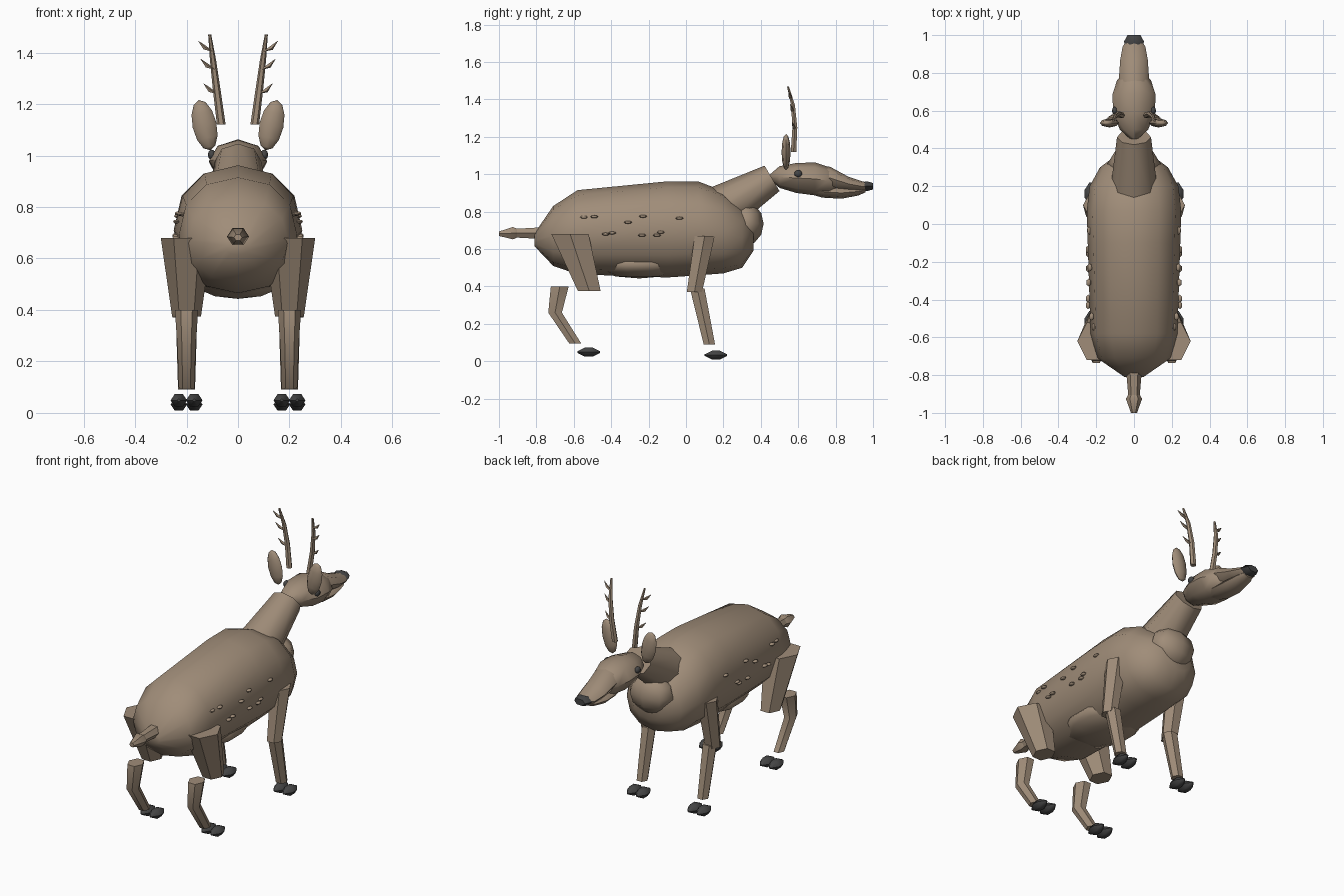
import bpy, bmesh, math
from mathutils import Vector, Matrix

cube = bpy.data.objects.get("Cube")
if cube:
    bpy.data.objects.remove(cube, do_unlink=True)


def material(name, rgb):
    m = bpy.data.materials.new(name)
    m.use_nodes = True
    m.diffuse_color = (*rgb, 1)
    m.node_tree.nodes["Principled BSDF"].inputs["Base Color"].default_value = (*rgb, 1)
    return m


TAN = material("tan coat", (0.35, 0.265, 0.19))
DARK = material("dark horn", (0.06, 0.06, 0.06))


def finish(name, bm, mat, angle=50):
    bmesh.ops.recalc_face_normals(bm, faces=bm.faces)
    mesh = bpy.data.meshes.new(name)
    bm.to_mesh(mesh)
    bm.free()
    mesh.materials.append(mat)
    ob = bpy.data.objects.new(name, mesh)
    bpy.context.collection.objects.link(ob)
    bpy.ops.object.select_all(action='DESELECT')
    ob.select_set(True)
    bpy.context.view_layer.objects.active = ob
    bpy.ops.object.shade_smooth_by_angle(angle=math.radians(angle))
    return ob


def loft(name, rings, mat=TAN, sides=8, power=2.0, turn=0.0):
    """Skin rings given as (centre, first radius vector, second radius vector)."""
    bm = bmesh.new()
    loops = []
    for c, u, v in rings:
        loop = []
        for i in range(sides):
            a = math.tau * (i + turn) / sides
            p, q = (math.copysign(abs(t) ** (2 / power), t) for t in (math.cos(a), math.sin(a)))
            loop.append(bm.verts.new(Vector(c) + Vector(u) * p + Vector(v) * q))
        loops.append(loop)
    for a, b in zip(loops, loops[1:]):
        for i in range(sides):
            j = (i + 1) % sides
            bm.faces.new((a[i], a[j], b[j], b[i]))
    bm.faces.new(loops[0])
    bm.faces.new(loops[-1])
    return finish(name, bm, mat)


def along_y(name, rows, **kw):
    """Rows of (y, z, half width, half height)."""
    return loft(name, [((0, y, z), (w, 0, 0), (0, 0, h)) for y, z, w, h in rows], **kw)


def limb(name, rows, x, **kw):
    """Rows of (y, z, x radius, y radius), cut level."""
    return loft(name, [((x, y, z), (rx, 0, 0), (0, ry, 0)) for y, z, rx, ry in rows], **kw)


def ellipsoid(name, centre, radii, mat=TAN, tilt=0.0, axis='Y', seg=8, rings=6):
    bm = bmesh.new()
    xf = (Matrix.Translation(centre) @ Matrix.Rotation(tilt, 4, axis)
          @ Matrix.Diagonal((*radii, 1)))
    bmesh.ops.create_uvsphere(bm, u_segments=seg, v_segments=rings, radius=1, matrix=xf)
    return finish(name, bm, mat, 70)


# Torso
along_y("body", [(-0.81, 0.65, 0.05, 0.035), (-0.71, 0.67, 0.195, 0.16),
                 (-0.58, 0.69, 0.23, 0.225), (-0.1, 0.705, 0.245, 0.257),
                 (0.07, 0.71, 0.25, 0.25), (0.2, 0.69, 0.235, 0.22),
                 (0.3, 0.66, 0.18, 0.16), (0.36, 0.68, 0.1, 0.09)],
        sides=12, power=2.2)
ellipsoid("belly", (0, -0.25, 0.52), (0.19, 0.25, 0.077), seg=10)
ellipsoid("chest", (0, 0.32, 0.735), (0.14, 0.095, 0.115))

# Neck, with ends square to its slope
loft("neck", [((0, 0.18, 0.81), (0.125, 0, 0), (0, -0.066, 0.112)),
              ((0, 0.46, 0.978), (0.09, 0, 0), (0, -0.04, 0.068))])

# Head
along_y("skull", [(0.45, 0.985, 0.02, 0.015), (0.5, 0.985, 0.075, 0.058),
                  (0.59, 0.98, 0.112, 0.08), (0.69, 0.975, 0.113, 0.088),
                  (0.76, 0.965, 0.09, 0.075), (0.82, 0.955, 0.04, 0.04)])
along_y("muzzle", [(0.68, 0.985, 0.06, 0.06), (0.77, 0.98, 0.08, 0.06),
                   (0.87, 0.948, 0.073, 0.038), (0.94, 0.935, 0.06, 0.028),
                   (0.975, 0.935, 0.035, 0.02)])
along_y("jaw", [(0.66, 0.91, 0.03, 0.015), (0.73, 0.907, 0.065, 0.032),
                (0.83, 0.9, 0.065, 0.031), (0.92, 0.908, 0.05, 0.022),
                (0.96, 0.915, 0.03, 0.012)])
along_y("nose", [(0.935, 0.935, 0.045, 0.018), (0.965, 0.936, 0.053, 0.031),
                 (1.0, 0.936, 0.035, 0.02)], mat=DARK, sides=6)

# Tail
along_y("tail", [(-0.74, 0.685, 0.045, 0.038), (-0.91, 0.685, 0.03, 0.027)], sides=6)
along_y("tail_tip", [(-0.89, 0.685, 0.022, 0.02), (-0.925, 0.685, 0.043, 0.038),
                     (-1.0, 0.682, 0.016, 0.014)], sides=6)

SPOTS = [(-0.545, 0.77), (-0.49, 0.773), (-0.43, 0.68), (-0.395, 0.686), (-0.31, 0.743),
         (-0.23, 0.775), (-0.235, 0.674), (-0.135, 0.69), (-0.155, 0.674), (-0.035, 0.765)]
BEAM = [(0.065, 0.575, 1.12, 0.017), (0.082, 0.582, 1.25, 0.015),
        (0.097, 0.572, 1.37, 0.012), (0.11, 0.545, 1.47, 0.006)]
TINES = [(0.082, 1.24), (0.093, 1.335), (0.102, 1.405)]

for side, s in (("left", 1), ("right", -1)):
    # Front leg
    limb(side + "_front_upper_leg", [(0.1, 0.67, 0.06, 0.062), (0.045, 0.37, 0.045, 0.047)],
         s * 0.21, sides=6)
    limb(side + "_front_lower_leg", [(0.06, 0.39, 0.042, 0.045), (0.125, 0.09, 0.033, 0.035)],
         s * 0.2, sides=6)
    # Hind leg
    limb(side + "_thigh", [(-0.62, 0.68, 0.1, 0.115), (-0.517, 0.375, 0.056, 0.07)],
         s * 0.2, sides=6)
    limb(side + "_hind_shank", [(-0.675, 0.4, 0.045, 0.055), (-0.7, 0.26, 0.036, 0.042),
                                (-0.592, 0.095, 0.03, 0.037)], s * 0.2, sides=6)
    # Cloven hooves
    for end, y, z in (("front", 0.16, 0.033), ("hind", -0.52, 0.049)):
        for toe, dx in (("inner", -0.03), ("outer", 0.03)):
            along = [(-0.06, 0.006), (-0.02, 0.032), (0.02, 0.032), (0.06, 0.006)]
            loft(f"{side}_{end}_{toe}_hoof",
                 [((s * (0.2 + dx), y + d, z), (r, 0, 0), (0, 0, r * 0.87)) for d, r in along],
                 mat=DARK, sides=6)
    # Ear and eye
    ellipsoid(side + "_ear", (s * 0.13, 0.535, 1.118), (0.047, 0.024, 0.1), tilt=s * 0.22)
    ellipsoid(side + "_eye", (s * 0.102, 0.6, 1.003), (0.015, 0.021, 0.02), mat=DARK)
    # Antler beam and tines
    loft(side + "_antler", [((s * x, y, z), (r, 0, 0), (0, r, 0)) for x, y, z, r in BEAM],
         sides=6)
    for i, (x, z) in enumerate(TINES):
        y = 0.58 - 0.01 * i
        loft(f"{side}_tine_{i + 1}",
             [((s * x, y, z), (0.004, 0, -s * 0.0), (0, 0.009, 0)),
              ((s * (x + 0.028), y - 0.004, z + 0.014), (0.005, 0, -s * 0.008), (0, 0.008, 0)),
              ((s * (x + 0.052), y - 0.012, z + 0.04), (0.001, 0, 0), (0, 0.001, 0))],
             sides=5)
    # Coat spots along the flank
    for i, (y, z) in enumerate(SPOTS):
        x = 0.243 - 1.6 * (z - 0.7) ** 2 - 0.25 * max(0, -y - 0.45)
        ellipsoid(f"{side}_spot_{i + 1}", (s * x, y, z), (0.014, 0.021, 0.008), seg=6, rings=4)
